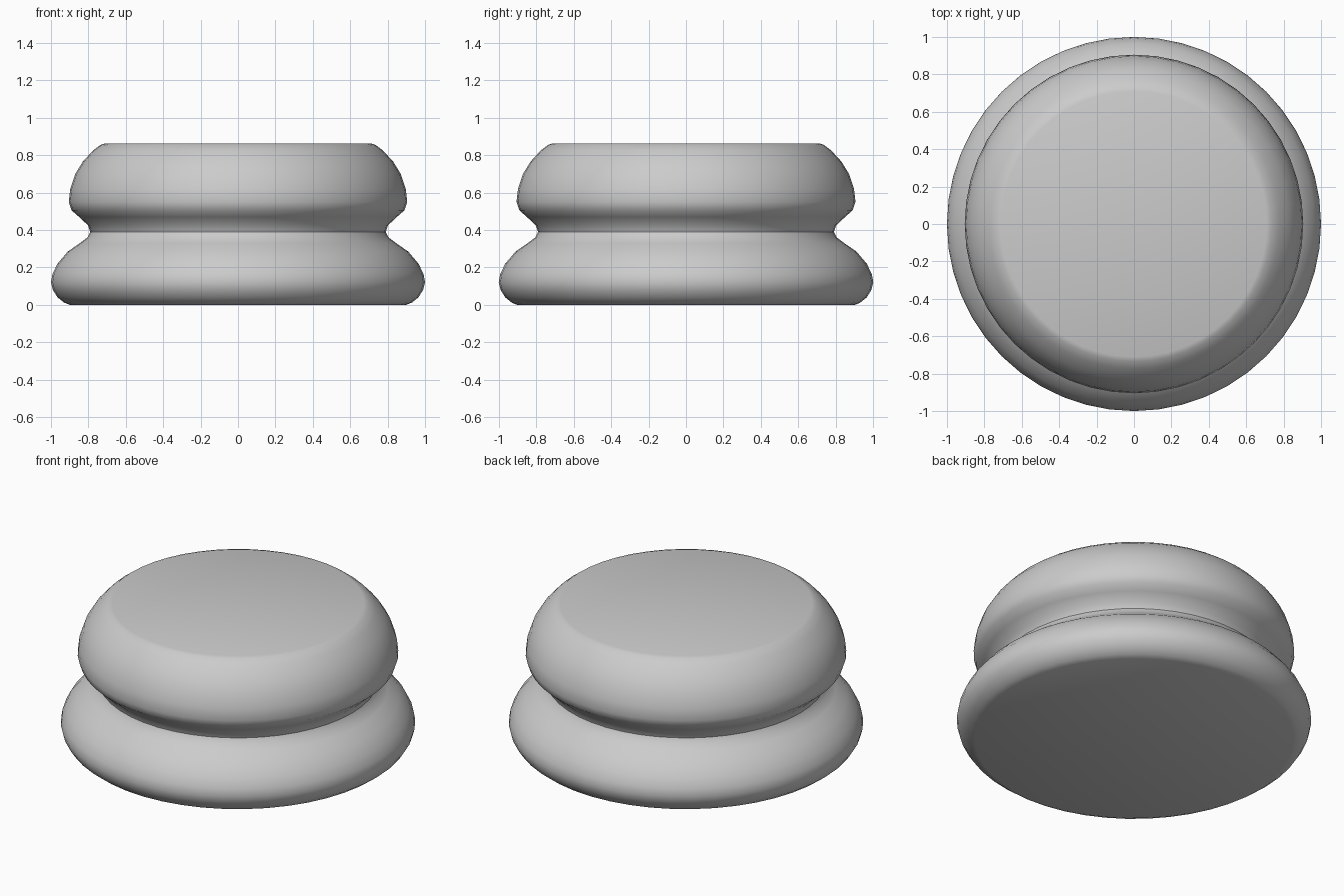
import bpy, bmesh, math

if "Cube" in bpy.data.objects:
    bpy.data.objects.remove(bpy.data.objects["Cube"])

SEGMENTS = 48

# Half profile (radius, height): lower bulge, waist groove, upper dome with flat top
PROFILE = [
    (0.90, 0.0), (0.93, 0.012), (0.965, 0.04), (0.99, 0.08), (1.0, 0.12),
    (0.992, 0.165), (0.965, 0.22), (0.91, 0.285), (0.845, 0.33),
    (0.805, 0.36), (0.79, 0.39), (0.802, 0.425), (0.85, 0.47),
    (0.89, 0.505), (0.905, 0.55), (0.897, 0.62), (0.87, 0.70),
    (0.83, 0.765), (0.775, 0.825), (0.735, 0.855), (0.71, 0.863),
]


def lathe(name, profile, segments):
    bm = bmesh.new()
    rings = []
    for r, z in profile:
        rings.append([bm.verts.new((r * math.cos(2 * math.pi * i / segments),
                                    r * math.sin(2 * math.pi * i / segments), z))
                      for i in range(segments)])
    for low, high in zip(rings, rings[1:]):
        for i in range(segments):
            j = (i + 1) % segments
            bm.faces.new((low[i], low[j], high[j], high[i]))
    # Flat bottom and top
    bm.faces.new(rings[0][::-1])
    bm.faces.new(rings[-1])
    mesh = bpy.data.meshes.new(name)
    bm.to_mesh(mesh)
    bm.free()
    obj = bpy.data.objects.new(name, mesh)
    bpy.context.collection.objects.link(obj)
    return obj


# Grooved round body
body = lathe("grooved_round_body", PROFILE, SEGMENTS)
bpy.context.view_layer.objects.active = body
body.select_set(True)
bpy.ops.object.shade_smooth_by_angle(angle=math.radians(35))
